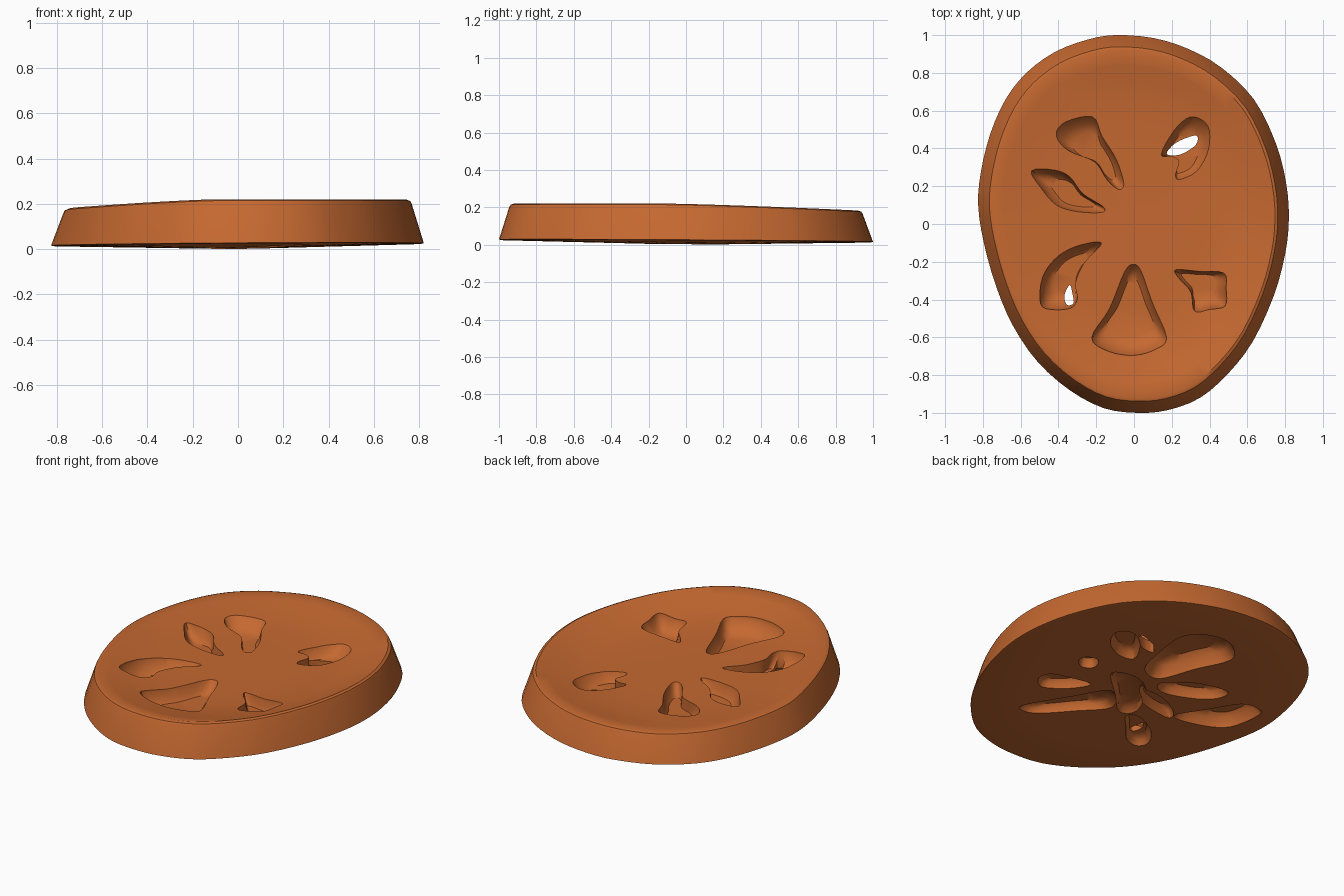
import bpy, bmesh, math
from mathutils import Vector

if "Cube" in bpy.data.objects:
    bpy.data.objects.remove(bpy.data.objects["Cube"])

mat = bpy.data.materials.new("orange_brown")
mat.diffuse_color = (0.56, 0.14, 0.03, 1)
mat.use_nodes = True
mat.node_tree.nodes["Principled BSDF"].inputs["Base Color"].default_value = mat.diffuse_color


def smooth_loop(pts, steps):
    """Closed Catmull-Rom curve through the points."""
    n, out = len(pts), []
    for i in range(n):
        a, b, c, d = (Vector(pts[(i + k) % n]) for k in (-1, 0, 1, 2))
        for s in range(steps):
            t = s / steps
            out.append(0.5 * (2 * b + (c - a) * t + (2 * a - 5 * b + 4 * c - d) * t * t
                              + (3 * b - a - 3 * c + d) * t ** 3))
    return out


def loft(name, rings):
    """Closed solid through rings of 3D points, capped at both ends."""
    bm = bmesh.new()
    rows = [[bm.verts.new(p) for p in r] for r in rings]
    n = len(rows[0])
    for lo, hi in zip(rows, rows[1:]):
        for i in range(n):
            j = (i + 1) % n
            bm.faces.new((lo[i], lo[j], hi[j], hi[i]))
    caps = [bm.faces.new(rows[0][::-1]), bm.faces.new(rows[-1])]
    bmesh.ops.triangulate(bm, faces=caps)
    bmesh.ops.recalc_face_normals(bm, faces=bm.faces)
    me = bpy.data.meshes.new(name)
    bm.to_mesh(me)
    bm.free()
    me.materials.append(mat)
    ob = bpy.data.objects.new(name, me)
    bpy.context.collection.objects.link(ob)
    return ob


# Slice body: egg-shaped outline, tapered rim, top dished towards the middle
outline = smooth_loop([
    (-0.1, 1.0), (0.1, 0.985), (0.28, 0.93), (0.46, 0.83), (0.635, 0.66), (0.75, 0.43),
    (0.805, 0.22), (0.82, 0.03), (0.8, -0.16), (0.74, -0.38), (0.63, -0.62), (0.5, -0.79),
    (0.35, -0.92), (0.18, -0.985), (0.02, -1.0), (-0.16, -0.975), (-0.34, -0.88),
    (-0.51, -0.73), (-0.64, -0.54), (-0.73, -0.33), (-0.795, -0.1), (-0.825, 0.1),
    (-0.81, 0.28), (-0.76, 0.48), (-0.68, 0.66), (-0.57, 0.8), (-0.42, 0.91),
    (-0.25, 0.975)], 3)


def rim_z(x, y):
    drop = 0.036 * max(0, y + 0.1) ** 1.3 + 0.066 * max(0, -x - 0.1) ** 1.3
    return 0.22 - min(drop, 0.045)


def dish_z(x, y):
    return 0.14 - 0.02 * x - 0.01 * y


def bottom_z(x, y, f):
    return f * (0.019 + 0.006 * x - 0.006 * y)


rings = []
for f in (0.1, 0.4, 0.7, 0.985, 1.0):
    rings.append([(p.x * f, p.y * f, bottom_z(p.x, p.y, f) + (0.003 if f == 1 else 0))
                  for p in outline])
for f, drop in ((0.945, 0.018), (0.938, 0.006), (0.92, 0)):
    rings.append([(p.x * (f - 0.01), p.y * f, rim_z(p.x * f, p.y * f) - drop) for p in outline])
for f, k in ((0.84, 0.25), (0.75, 0.55), (0.65, 0.82), (0.52, 0.96), (0.35, 1), (0.1, 1)):
    rings.append([(p.x * f, p.y * f, (1 - k) * rim_z(p.x * 0.92, p.y * 0.92)
                   + k * dish_z(p.x * f, p.y * f)) for p in outline])
body = loft("slice_body", rings)


def cut(pts, sections, lean=1.0, steps=4):
    """Carve a pocket; lean below 1 gives a gentle outer wall and a steep inner one."""
    loop = smooth_loop(pts, steps)
    c = sum(loop, Vector((0, 0))) / len(loop) * lean
    cutter = loft("pocket_cutter", [[(*(c + (p - c) * s), z) for p in loop]
                                    for s, z in sections])
    cutter.hide_render = True
    mod = body.modifiers.new("pocket", 'BOOLEAN')
    mod.operation, mod.solver, mod.object = 'DIFFERENCE', 'EXACT', cutter
    bpy.context.view_layer.objects.active = body
    bpy.ops.object.modifier_apply(modifier=mod.name)
    bpy.data.objects.remove(cutter)


def top_pocket(pts, floor=0.075):
    cut(pts, ((1.06, 0.25), (1.01, 0.15), (0.83, floor + 0.02), (0.64, floor)), 0.88)


def under_pocket(pts, ceiling=0.06):
    cut(pts, ((1.04, -0.02), (0.82, ceiling * 0.72), (0.62, ceiling)))


# Seed pockets in the top
top_pocket([(-.41, .47), (-.36, .54), (-.22, .57), (-.17, .47), (-.09, .34), (-.05, .21),
            (-.08, .18), (-.14, .23), (-.21, .33), (-.35, .39)])
top_pocket([(-.54, .28), (-.42, .285), (-.34, .25), (-.27, .16), (-.16, .09), (-.17, .06),
            (-.3, .065), (-.41, .1), (-.49, .19)])
top_pocket([(-.17, -.1), (-.28, -.11), (-.4, -.17), (-.48, -.28), (-.49, -.42),
            (-.42, -.45), (-.33, -.44), (-.3, -.39), (-.31, -.31), (-.26, -.2)])
top_pocket([(0, -.21), (.04, -.25), (.1, -.42), (.17, -.6), (.11, -.66), (0, -.69),
            (-.13, -.67), (-.22, -.6), (-.13, -.45), (-.05, -.25)])
top_pocket([(.22, -.24), (.35, -.25), (.475, -.26), (.485, -.34), (.48, -.43), (.4, -.45),
            (.32, -.46), (.3, -.36), (.23, -.28)])
top_pocket([(.14, .37), (.21, .5), (.3, .57), (.39, .52), (.4, .4), (.34, .28),
            (.24, .23), (.22, .26), (.24, .33), (.2, .36)])

# Seed pockets and core hollow underneath
under_pocket([(-.03, .17), (.1, .2), (.15, .38), (.17, .58), (.1, .69), (-.02, .73),
              (-.13, .7), (-.21, .58), (-.12, .38)], 0.09)
under_pocket([(-.06, .14), (-.22, .27), (-.42, .31), (-.43, .22), (-.33, .13), (-.14, .07)])
under_pocket([(-.35, -.1), (-.45, .08), (-.56, .25), (-.66, .27), (-.72, .22),
              (-.68, 0), (-.52, -.09)], 0.08)
under_pocket([(-.02, .03), (-.18, .03), (-.34, -.06), (-.36, -.13), (-.2, -.11), (-.06, -.05)])
under_pocket([(-.15, -.25), (-.22, -.21), (-.38, -.3), (-.46, -.42), (-.43, -.49),
              (-.34, -.47), (-.24, -.36)])
under_pocket([(.08, -.08), (.2, -.28), (.35, -.56), (.31, -.61), (.22, -.57), (.08, -.4),
              (-.05, -.22)])
under_pocket([(.2, -.11), (.32, -.13), (.45, -.18), (.47, -.27), (.39, -.33), (.26, -.23)])
under_pocket([(.31, .03), (.37, -.01), (.43, .04), (.41, .1), (.34, .11)])
under_pocket([(.2, .25), (.3, .22), (.42, .29), (.47, .4), (.41, .46), (.3, .42)])
under_pocket([(.22, .06), (.09, .12), (-.06, .04), (-.18, -.18), (-.11, -.26), (.06, -.1)], 0.04)

# Two small holes right through the slice
through = ((0.97, 0.25), (0.97, -0.05))
cut([(.17, .37), (.24, .365), (.32, .41), (.34, .45), (.32, .47), (.22, .43)], through)
cut([(-.34, -.32), (-.37, -.38), (-.355, -.43), (-.32, -.42), (-.325, -.37)], through)

# Smooth shading with sharp rims
for o in bpy.context.selected_objects:
    o.select_set(False)
body.select_set(True)
bpy.context.view_layer.objects.active = body
bpy.ops.object.shade_smooth_by_angle(angle=math.radians(35))
